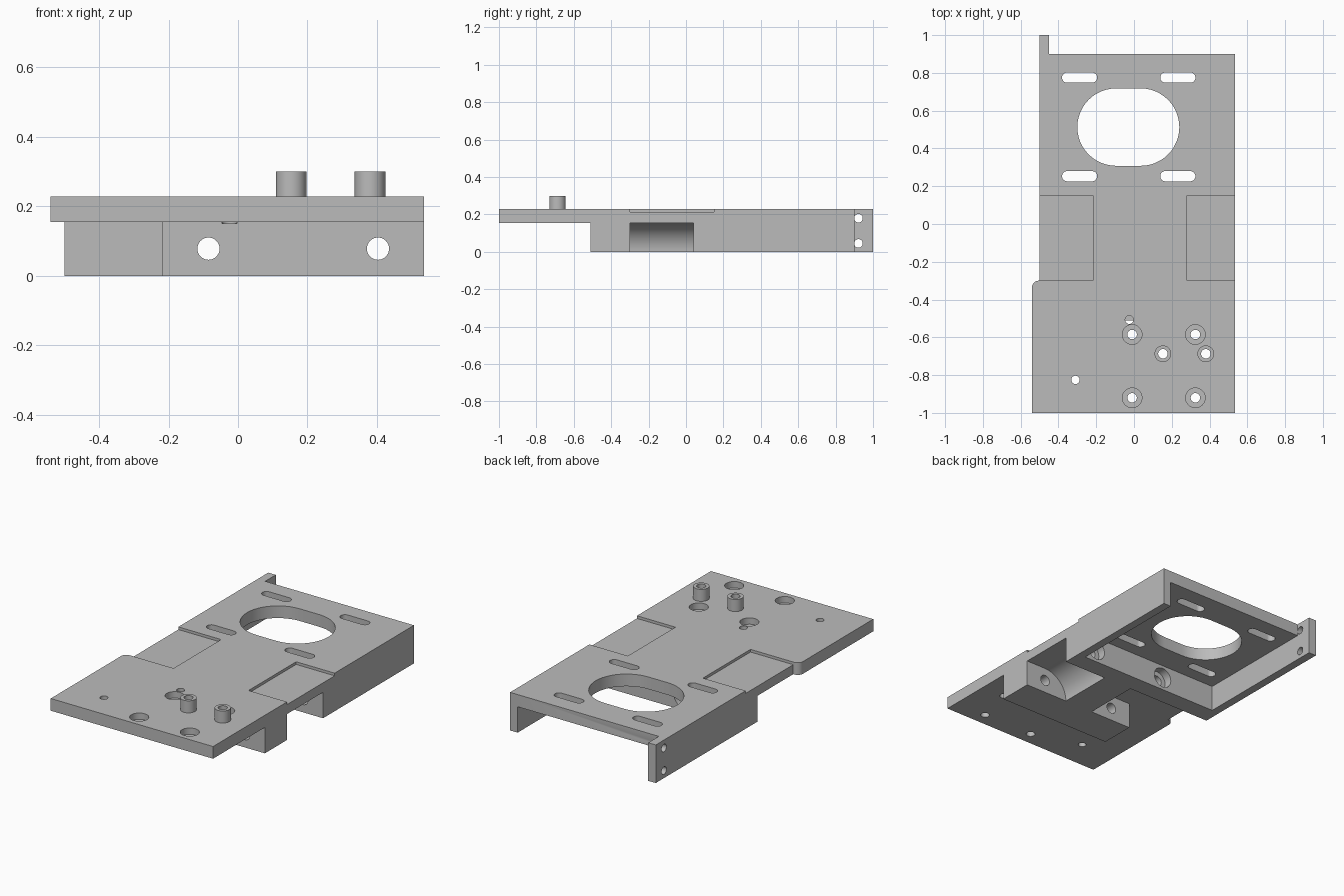
import bpy, bmesh, math

cube = bpy.data.objects.get("Cube")
if cube:
    bpy.data.objects.remove(cube, do_unlink=True)

TOP, UNDER = 0.228, 0.155      # plate top and underside heights

metal = bpy.data.materials.new("plain_grey")
metal.use_nodes = True
grey = (0.5, 0.5, 0.5, 1)
metal.diffuse_color = grey
metal.node_tree.nodes["Principled BSDF"].inputs["Base Color"].default_value = grey


def prism(name, pts, lo, hi, axis="z"):
    """Extrude a closed 2D outline along an axis."""
    place = {"z": lambda a, b, h: (a, b, h),
             "y": lambda a, b, h: (a, h, b),
             "x": lambda a, b, h: (h, a, b)}[axis]
    bm = bmesh.new()
    face = bm.faces.new([bm.verts.new(place(a, b, lo)) for a, b in pts])
    ext = bmesh.ops.extrude_face_region(bm, geom=[face])
    verts = [g for g in ext["geom"] if isinstance(g, bmesh.types.BMVert)]
    bmesh.ops.translate(bm, verts=verts, vec=place(0, 0, hi - lo))
    bmesh.ops.recalc_face_normals(bm, faces=bm.faces)
    mesh = bpy.data.meshes.new(name)
    bm.to_mesh(mesh)
    bm.free()
    mesh.materials.append(metal)
    obj = bpy.data.objects.new(name, mesh)
    bpy.context.collection.objects.link(obj)
    return obj


def rect(x0, x1, y0, y1):
    return [(x0, y0), (x1, y0), (x1, y1), (x0, y1)]


def arc(cx, cy, r, start, end, n):
    return [(cx + r * math.cos(math.radians(start + (end - start) * i / n)),
             cy + r * math.sin(math.radians(start + (end - start) * i / n)))
            for i in range(n + 1)]


def circle(cx, cy, r):
    return arc(cx, cy, r, 0, 360, 40)[:-1]


def capsule(cx, cy, half, r):
    return arc(cx + half, cy, r, -90, 90, 24) + arc(cx - half, cy, r, 90, 270, 24)


# Main body: full-height outline with a rear ear and a rounded step
outline = [(-0.54, -1), (0.535, -1), (0.535, 0.9), (-0.45, 0.9), (-0.45, 1),
           (-0.5, 1), (-0.5, -0.3)] + arc(-0.505, -0.335, 0.035, 90, 180, 8)
body = prism("mounting_plate", outline, 0, TOP)
tools = []


def combine(operation, *args):
    tool = prism("helper", *args)
    tool.hide_render = True
    mod = body.modifiers.new(operation.lower(), "BOOLEAN")
    mod.operation, mod.solver, mod.object = operation, "EXACT", tool
    tools.append(tool)


def cut(*args):
    combine("DIFFERENCE", *args)


# Underside relief in front of the clamp block and along its right side
cut([(-1, -1.1), (1, -1.1), (1, -0.51), (-0.217, -0.51), (-0.217, -0.2),
     (-1, -0.2)], -0.1, UNDER)

# Screw pockets with a curved inner wall
for cx, side in ((0.405, 1), (-0.095, -1)):
    curve = [(cx - side * x, z) for x, z in arc(0, 0, UNDER, 90, 0, 20)]
    cut([(cx + side, UNDER)] + curve +
        [(cx - side * UNDER, -0.1), (cx + side, -0.1)], -0.3, 0.04, "y")

# Rear cavity between the side walls
cut(rect(-0.45, 0.485, 0.15, 0.95), -0.1, UNDER)

# Shallow top recesses
for x0, x1 in ((-0.7, -0.217), (0.28, 0.7)):
    cut(rect(x0, x1, -0.3, 0.15), 0.212, 0.4)

# Oval window and four adjusting slots
cut(capsule(-0.03, 0.513, 0.065, 0.205), 0.1, 0.4)
for x in (-0.288, 0.232):
    for y in (0.253, 0.775):
        cut(capsule(x, y, 0.066, 0.027), 0.1, 0.4)

# Two bored posts
for x in (0.153, 0.38):
    combine("UNION", circle(x, -0.687, 0.044), 0.18, 0.3)
    cut(circle(x, -0.687, 0.025), 0.1, 0.4)

# Counterbored plate holes
for x in (-0.01, 0.325):
    for y in (-0.585, -0.92):
        cut(circle(x, y, 0.052), 0.19, 0.4)
        cut(circle(x, y, 0.025), 0.1, 0.4)

# Small plain holes
for x, y in ((-0.31, -0.825), (-0.025, -0.507)):
    cut(circle(x, y, 0.022), 0.15, 0.4)

# Long clamp screw holes, counterbored inside the cavity
for x in (-0.085, 0.403):
    cut(circle(x, 0.078, 0.032), -0.7, 0.3, "y")
    cut(circle(x, 0.078, 0.06), 0.1, 0.3, "y")

# Rear ear holes
for z in (0.18, 0.045):
    cut(circle(0.922, z, 0.023), -0.6, -0.44, "x")

# Bake the modifiers and drop the helpers
bpy.context.view_layer.update()
graph = bpy.context.evaluated_depsgraph_get()
result = bpy.data.meshes.new_from_object(body.evaluated_get(graph))
body.modifiers.clear()
body.data = result
for tool in tools:
    bpy.data.objects.remove(tool, do_unlink=True)
result.materials.clear()
result.materials.append(metal)
for poly in result.polygons:
    poly.material_index = 0

bpy.ops.object.select_all(action="DESELECT")
body.select_set(True)
bpy.context.view_layer.objects.active = body
bpy.ops.object.shade_smooth_by_angle(angle=math.radians(30))
